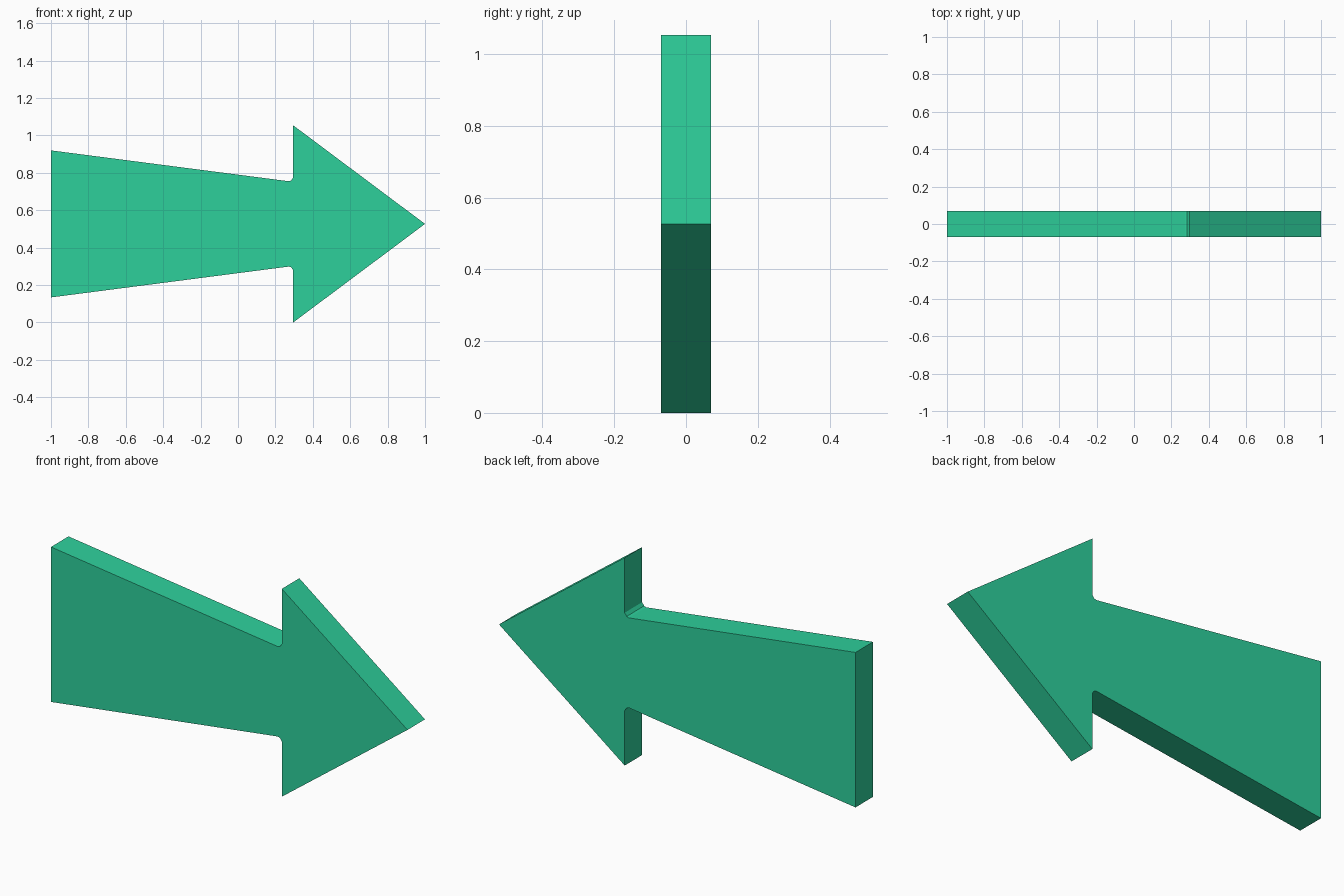
import bpy
import bmesh

cube = bpy.data.objects.get("Cube")
if cube:
    bpy.data.objects.remove(cube, do_unlink=True)

MID_Z = 0.527
HALF_DEPTH = 0.07

# Flat green material
green = bpy.data.materials.new("mint_green")
green.use_nodes = True
colour = (0.027, 0.63, 0.33, 1.0)
green.diffuse_color = colour
green.node_tree.nodes["Principled BSDF"].inputs["Base Color"].default_value = colour

# Upper half of the outline: tail, neck, small corner bevel, barb (x, height above axis)
upper = [(-1, 0.393), (0.272, 0.228), (0.284, 0.232), (0.295, 0.248), (0.295, MID_Z)]
tip = [(1, 0)]
lower = [(x, -h) for x, h in reversed(upper)]
outline = upper + tip + lower

# Extrude the mirrored outline through the thickness
bm = bmesh.new()
face = bm.faces.new([bm.verts.new((x, -HALF_DEPTH, MID_Z + h)) for x, h in outline])
result = bmesh.ops.extrude_face_region(bm, geom=[face], use_keep_orig=True)
moved = [v for v in result["geom"] if isinstance(v, bmesh.types.BMVert)]
bmesh.ops.translate(bm, verts=moved, vec=(0, 2 * HALF_DEPTH, 0))
bmesh.ops.recalc_face_normals(bm, faces=bm.faces)

mesh = bpy.data.meshes.new("arrow")
bm.to_mesh(mesh)
bm.free()
mesh.materials.append(green)
arrow = bpy.data.objects.new("arrow", mesh)
bpy.context.collection.objects.link(arrow)
